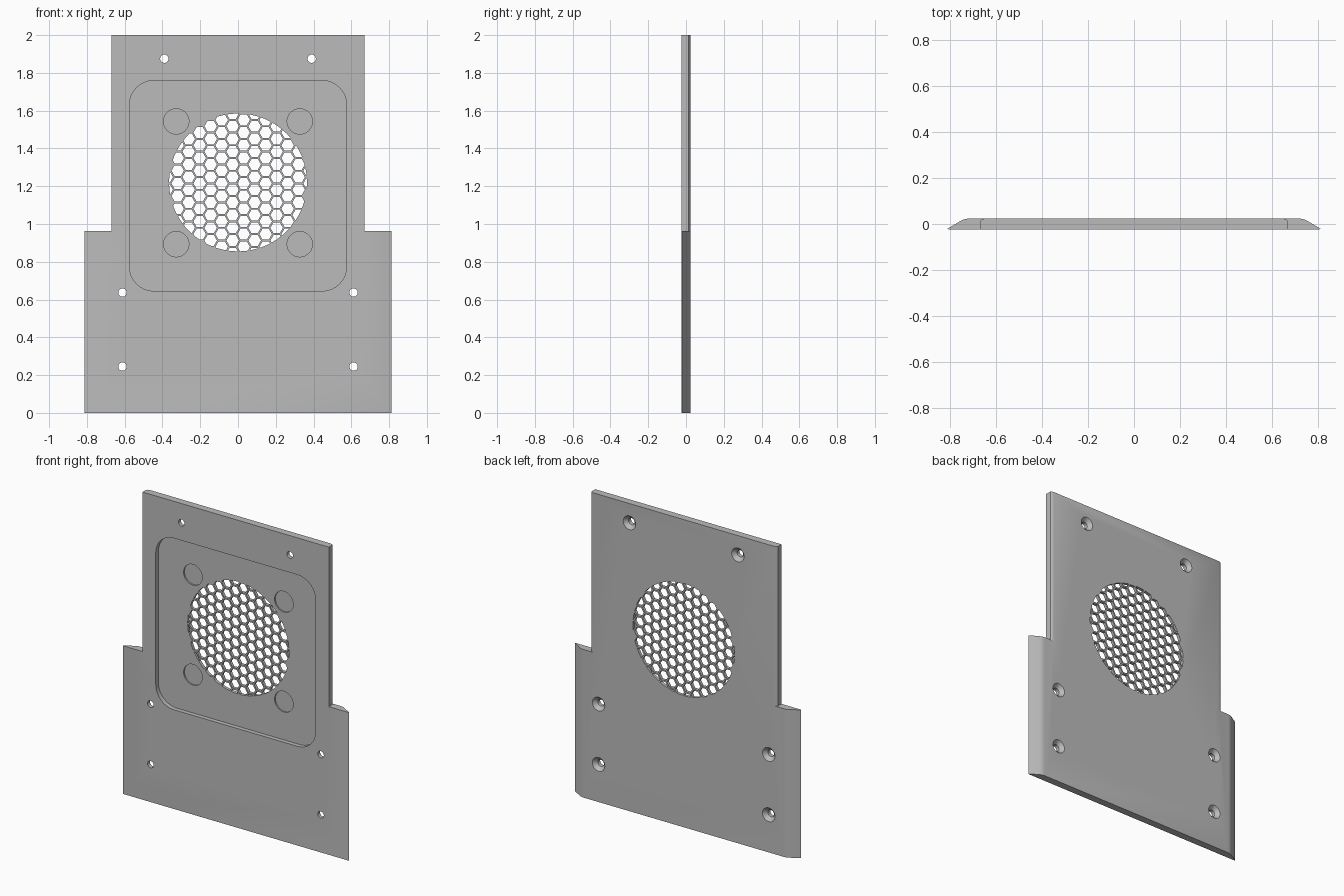
import bpy
import bmesh
from math import cos, sin, pi, hypot, sqrt, radians

cube = bpy.data.objects.get("Cube")
if cube:
    bpy.data.objects.remove(cube)

BACK = 0.024
GRILLE_Z, GRILLE_R = 1.22, 0.365

grey = bpy.data.materials.new("plate grey")
grey.use_nodes = True
grey.diffuse_color = (0.5, 0.5, 0.5, 1)
grey.node_tree.nodes["Principled BSDF"].inputs["Base Color"].default_value = (0.5, 0.5, 0.5, 1)


def circle(cx, cz, r, n=32, start=0, sweep=2 * pi):
    return [(cx + r * cos(start + sweep * i / n), cz + r * sin(start + sweep * i / n))
            for i in range(n)]


def loft(bm, lower, upper, lo, hi, axis):
    """Solid between two matching outlines; axis z uses (x, y), axis y uses (x, z)."""
    place = (lambda p, t: (p[0], p[1], t)) if axis == "z" else (lambda p, t: (p[0], t, p[1]))
    a = [bm.verts.new(place(p, lo)) for p in lower]
    b = [bm.verts.new(place(p, hi)) for p in upper]
    faces = [bm.faces.new(a), bm.faces.new(b)]
    for i in range(len(a)):
        j = (i + 1) % len(a)
        faces.append(bm.faces.new((a[i], a[j], b[j], b[i])))
    bmesh.ops.recalc_face_normals(bm, faces=faces)


def solid(name, parts):
    bm = bmesh.new()
    for lower, upper, lo, hi, axis in parts:
        loft(bm, lower, upper, lo, hi, axis)
    mesh = bpy.data.meshes.new(name)
    bm.to_mesh(mesh)
    bm.free()
    obj = bpy.data.objects.new(name, mesh)
    bpy.context.collection.objects.link(obj)
    return obj


def prism(outline, lo, hi, axis="y"):
    return (outline, outline, lo, hi, axis)


def boolean(target, cutter, operation="DIFFERENCE"):
    mod = target.modifiers.new(cutter.name, "BOOLEAN")
    mod.object, mod.operation, mod.solver = cutter, operation, "EXACT"
    cutter.hide_render = True
    cutter.hide_set(True)


def mirrored(half):
    return half + [(-x, y) for x, y in reversed(half)]


# Plate with sloped, softened side edges
side = [(0.805, -BACK), (0.813, -0.021), (0.758, 0.012), (0.745, 0.019), (0.735, 0.022), (0.72, BACK)]
plate = solid("vent_plate", [prism(mirrored(side), 0, 2, "z")])

# Narrow upper section with small back chamfers
notch = [(0.67, -0.1), (0.67, 0.014), (0.664, 0.019), (0.65, BACK), (0.65, 0.1), (1, 0.1), (1, -0.1)]
boolean(plate, solid("side_notch_cutter", [
    prism([(s * x, y) for x, y in notch], 0.963, 2.2, "z") for s in (1, -1)]))

# Rounded square recess in the front
r, cx, z0, z1 = 0.13, 0.575, 0.645, 1.76
recess = []
for k, (x, z) in enumerate([(cx - r, z1 - r), (r - cx, z1 - r), (r - cx, z0 + r), (cx - r, z0 + r)]):
    recess += circle(x, z, r, 8, k * pi / 2, pi / 2)
    end = (k + 1) * pi / 2
    recess.append((x + r * cos(end), z + r * sin(end)))
boolean(plate, solid("recess_cutter", [prism(recess, -0.1, 0.004)]))

# Round pockets at the corners of the grille
boolean(plate, solid("pocket_cutter", [
    prism(circle(s * 0.327, z, 0.067, 40), -0.1, 0.013)
    for s in (1, -1) for z in (0.893, 1.543)]))

# Screw holes, countersunk from the back
screws = [(s * x, z) for s in (1, -1) for x, z in ((0.39, 1.875), (0.612, 0.637), (0.612, 0.245))]
boolean(plate, solid("screw_hole_cutter", [
    prism(circle(x, z, 0.022, 24), -0.1, 0.1) for x, z in screws]))
boolean(plate, solid("countersink_cutter", [
    (circle(x, z, 0.015, 24), circle(x, z, 0.051, 24), -0.006, 0.03, "y") for x, z in screws]))

# Honeycomb grille, trimmed to a circle
pitch, hole = 0.0672, 0.0575
step = pitch * sqrt(3) / 2
hexes = []
for col in range(-8, 8):
    for row in range(-7, 8):
        x = 0.03 + col * step
        z = 1.215 + (row + 0.5 * (col % 2)) * pitch
        if hypot(x, z - GRILLE_Z) < GRILLE_R + 0.02:
            hexes.append(prism(circle(x, z, hole / sqrt(3), 6), -0.05, 0.05))
grille = solid("grille_cutter", hexes)
boolean(grille, solid("grille_trim", [prism(circle(0, GRILLE_Z, GRILLE_R, 64), -0.1, 0.1)]), "INTERSECT")
boolean(plate, grille)

# Bake the cuts and remove the cutters
bpy.context.view_layer.update()
baked = bpy.data.meshes.new_from_object(plate.evaluated_get(bpy.context.evaluated_depsgraph_get()))
cutters = [m.object for o in (plate, grille) for m in o.modifiers]
plate.modifiers.clear()
plate.data = baked
for cutter in cutters:
    bpy.data.objects.remove(cutter)
baked.materials.clear()
baked.materials.append(grey)

bpy.ops.object.select_all(action="DESELECT")
plate.select_set(True)
bpy.context.view_layer.objects.active = plate
bpy.ops.object.shade_smooth_by_angle(angle=radians(25))
